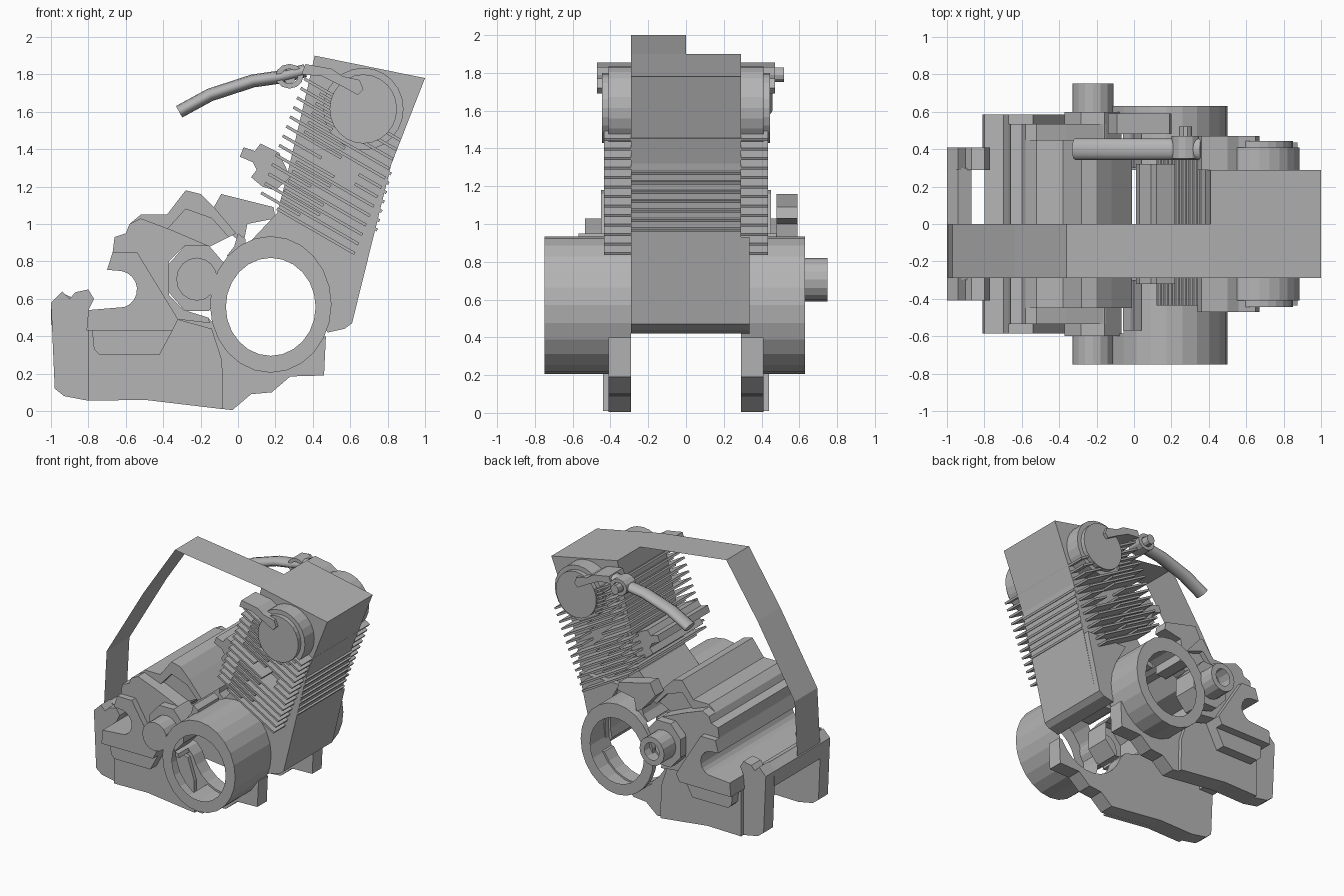
import bpy, bmesh
from math import sin, cos, radians
from mathutils import Vector

old = bpy.data.objects.get("Cube")
if old:
    bpy.data.objects.remove(old, do_unlink=True)

GREY = (0.46, 0.46, 0.46, 1)
metal = bpy.data.materials.new("cast grey metal")
metal.use_nodes = True
metal.diffuse_color = GREY
metal.node_tree.nodes["Principled BSDF"].inputs["Base Color"].default_value = GREY


def finish(name, bm):
    bmesh.ops.recalc_face_normals(bm, faces=bm.faces[:])
    mesh = bpy.data.meshes.new(name)
    bm.to_mesh(mesh)
    bm.free()
    mesh.materials.append(metal)
    ob = bpy.data.objects.new(name, mesh)
    bpy.context.collection.objects.link(ob)
    return ob


def add_prism(bm, pts, y0, y1):
    face = bm.faces.new([bm.verts.new((x, y0, z)) for x, z in pts])
    out = bmesh.ops.extrude_face_region(bm, geom=[face], use_keep_orig=True)
    verts = [g for g in out["geom"] if isinstance(g, bmesh.types.BMVert)]
    bmesh.ops.translate(bm, verts=verts, vec=(0, y1 - y0, 0))


def prism(name, pts, y0, y1):
    bm = bmesh.new()
    add_prism(bm, pts, y0, y1)
    return finish(name, bm)


def pair(name, pts, y0, y1):
    prism("front_" + name, pts, -y1, -y0)
    prism("back_" + name, pts, y0, y1)


def arc(cx, cz, rx, rz, a0, a1, n):
    angles = [radians(a0 + (a1 - a0) * i / n) for i in range(n + 1)]
    return [(cx + rx * cos(a), cz + rz * sin(a)) for a in angles]


def loop(cx, cz, rx, rz, n, start=0):
    return arc(cx, cz, rx, rz, start, start + 360, n)[:-1]


def sleeve(name, rings, open_sector=None):
    # Surface bridged between outlines at given y; the first band may have an opening
    bm = bmesh.new()
    rows = [[bm.verts.new((x, y, z)) for x, z in pts] for pts, y in rings]
    n = len(rows[0])
    for k, (a, b) in enumerate(zip(rows, rows[1:])):
        for i in range(n):
            angle = 360 * (i + 0.5) / n
            if k == 0 and open_sector and open_sector[0] < angle < open_sector[1]:
                continue
            j = (i + 1) % n
            bm.faces.new((a[i], a[j], b[j], b[i]))
    return finish(name, bm)


def smooth(ob):
    bpy.ops.object.select_all(action="DESELECT")
    ob.select_set(True)
    bpy.context.view_layer.objects.active = ob
    bpy.ops.object.shade_smooth_by_angle(angle=radians(50))


CX, CZ = 0.175, 0.57
notch = arc(-0.64, 0.65, 0.1, 0.1, -70, 80, 8)
crest = [(-0.7, 0.755), (-0.67, 0.85), (-0.66, 0.93), (-0.6, 0.95), (-0.58, 1.0),
         (-0.52, 1.05), (-0.38, 1.05), (-0.28, 1.18), (-0.2, 1.16), (-0.12, 1.08), (-0.01, 0.95)]
boss_edge = [(-0.15, 0.88), (-0.29, 0.88), (-0.37, 0.8), (-0.37, 0.62), (-0.29, 0.54), (-0.16, 0.5)]

# Crankcase side walls, open around the crank and the shaft boss
wall = [(-1, 0.58), (-0.94, 0.64), (-0.9, 0.6), (-0.87, 0.635), (-0.8, 0.65), (-0.77, 0.6),
        (-0.8, 0.54)] + notch + crest + boss_edge + arc(CX, CZ, 0.31, 0.35, 200, 330, 10)
wall += [(0.47, 0.4), (0.46, 0.19), (0.28, 0.185), (0.18, 0.1), (0.07, 0.09), (-0.03, 0.005),
         (-0.5, 0.06), (-0.8, 0.055), (-0.93, 0.08), (-0.98, 0.12)]
pair("crankcase_wall", wall, 0.29, 0.41)

# Crankcase roof skin and rear cross bar
prism("crankcase_roof", [(-0.8, 0.54)] + notch + crest +
      [(-0.05, 0.93), (-0.14, 1.03), (-0.28, 1.08), (-0.38, 0.97), (-0.54, 0.93),
       (-0.49, 0.75), (-0.49, 0.58), (-0.58, 0.49), (-0.8, 0.48)], -0.45, 0.45)
prism("rear_cross_bar", [(-1, 0.46), (-0.87, 0.46), (-0.87, 0.6), (-0.94, 0.63), (-1, 0.58)], -0.3, 0.3)

# Raised outer panels
pair("lower_panel", [(-0.8, 0.055), (-0.5, 0.06), (-0.08, 0.01), (-0.085, 0.27), (-0.14, 0.44),
                     (-0.32, 0.49), (-0.35, 0.43), (-0.8, 0.43)], 0.4, 0.44)
pair("mount_bracket", [(-0.81, 0.43), (-0.35, 0.43), (-0.32, 0.49), (-0.54, 0.85), (-0.67, 0.85),
                       (-0.7, 0.755)] + notch[::-1] + [(-0.8, 0.54)], 0.4, 0.585)
pair("bracket_skirt", [(-0.78, 0.43), (-0.77, 0.33), (-0.74, 0.3), (-0.42, 0.3), (-0.35, 0.43)], 0.4, 0.52)
pair("upper_cover", [(-0.67, 0.85), (-0.66, 0.93), (-0.6, 0.95), (-0.58, 1.0), (-0.52, 1.03),
                     (-0.36, 0.97)] + boss_edge + [(-0.15, 0.47), (-0.32, 0.49), (-0.54, 0.85)], 0.4, 0.535)

# Shaft bosses and shafts
for side, y in (("front", -1), ("back", 1)):
    sleeve(side + "_shaft_boss", [(loop(-0.22, 0.71, 0.165, 0.19, 8, 22.5), y * 0.4),
                                  (loop(-0.22, 0.71, 0.165, 0.19, 8, 22.5), y * 0.6),
                                  (loop(-0.22, 0.705, 0.1, 0.105, 8, 22.5), y * 0.6)])
prism("front_shaft", loop(-0.22, 0.705, 0.11, 0.115, 16), -0.75, -0.59)
sleeve("back_shaft", [(loop(-0.22, 0.705, 0.11, 0.115, 16), 0.59),
                      (loop(-0.22, 0.705, 0.11, 0.115, 16), 0.75),
                      (loop(-0.22, 0.705, 0.065, 0.07, 16), 0.75)])

# Crank housings: hollow shells that open into the crankcase
outer = loop(CX, CZ, 0.325, 0.365, 24)
bore = loop(CX, 0.557, 0.24, 0.262, 24)
for side, sign, end in (("front", -1, 0.75), ("back", 1, 0.63)):
    sleeve(side + "_crank_housing", [(outer, sign * 0.29), (outer, sign * 0.585),
                                     (outer, sign * end), (bore, sign * end)], (130, 235))
pair("housing_lug", [(-0.06, 0.83), (0.04, 0.83), (0.04, 0.92), (0, 0.95), (-0.02, 0.88)], 0.3, 0.57)
prism("starter_block", [(-0.14, 1.07), (-0.09, 1.16), (0.19, 1.09), (0.2, 1.03), (0.05, 1.0),
                        (0.03, 0.9), (-0.02, 0.93)], 0.48, 0.59)

# Cylinder and head block
prism("cylinder_block", [(0.41, 1.9), (1, 1.78), (0.82, 1.32), (0.61, 0.47), (0.57, 0.44),
                         (0.48, 0.42)] + arc(CX, CZ, 0.3, 0.33, -20, 110, 10) +
      [(0.06, 0.9), (0.21, 1.06), (0.26, 1.25), (0.37, 1.72)], -0.29, 0.29)
prism("block_flange", [(0.72, 0.93), (0.61, 0.47), (0.57, 0.44), (0.48, 0.42), (0.49, 0.57),
                       (0.46, 0.75), (0.36, 0.93)], 0.28, 0.335)

# Cooling fins
SLOPE = Vector((cos(radians(-30)), sin(radians(-30))))
UP = Vector((-SLOPE.y, SLOPE.x)) * 0.016


def add_fin(bm, start, length):
    end = start + SLOPE * length
    add_prism(bm, [start, end, end + UP, start + UP], -0.435, 0.435)


bm = bmesh.new()
for i in range(13):
    left = Vector((0.12, 1.16)).lerp(Vector((0.35, 1.77)), i / 12)
    add_fin(bm, left, 0.34 if i % 3 else 0.24)
finish("intake_fins", bm)
bm = bmesh.new()
for i in range(13):
    right = Vector((0.62, 0.835)).lerp(Vector((0.865, 1.44)), i / 12)
    length = 0.48 if i < 6 else 0.14 if i < 8 else 0.5
    add_fin(bm, right - SLOPE * length, length)
finish("exhaust_fins", bm)
bm = bmesh.new()
for i in range(7):
    edge = Vector((0.732, 0.965)).lerp(Vector((0.806, 1.265)), i / 6)
    add_prism(bm, [edge - SLOPE * 0.04, edge + SLOPE * 0.01, edge + SLOPE * 0.01 + UP,
                   edge - SLOPE * 0.04 + UP], -0.29, 0.29)
finish("end_fins", bm)

# Intake port
prism("intake_port", [(0.01, 1.36), (0.03, 1.41), (0.09, 1.39), (0.12, 1.43), (0.22, 1.38),
                      (0.28, 1.25), (0.2, 1.18), (0.13, 1.2), (0.07, 1.25), (0.1, 1.29),
                      (0.08, 1.33)], -0.32, 0.32)

# Head caps and rocker arms
pair("head_cap", loop(0.67, 1.615, 0.215, 0.22, 24), 0.28, 0.41)
pair("cap_rim", loop(0.67, 1.615, 0.18, 0.185, 24), 0.4, 0.445)
pair("rocker_arm", [(0.34, 1.8), (0.36, 1.855), (0.5, 1.83), (0.56, 1.79), (0.65, 1.77), (0.67, 1.72),
                    (0.64, 1.69), (0.55, 1.74), (0.45, 1.79)], 0.29, 0.47)

# Lever with pivot ring
curve = bpy.data.curves.new("lever_path", "CURVE")
curve.dimensions = "3D"
curve.bevel_depth = 0.035
curve.bevel_resolution = 4
curve.use_fill_caps = True
path = [(-0.315, 1.6), (-0.15, 1.69), (0.08, 1.765), (0.22, 1.785), (0.36, 1.82)]
spline = curve.splines.new("POLY")
spline.points.add(len(path) - 1)
for p, (x, z) in zip(spline.points, path):
    p.co = (x, 0, z, 1)
helper = bpy.data.objects.new("lever_path", curve)
bpy.context.collection.objects.link(helper)
bpy.context.view_layer.update()
mesh = bpy.data.meshes.new_from_object(helper.evaluated_get(bpy.context.evaluated_depsgraph_get()))
bpy.data.objects.remove(helper)
for v in mesh.vertices:
    v.co.y = 0.4 + v.co.y * 1.65
mesh.materials.clear()
mesh.materials.append(metal)
lever = bpy.data.objects.new("lever", mesh)
bpy.context.collection.objects.link(lever)
smooth(lever)
pivot = [(loop(0.275, 1.79, r, r * 0.88, 12), y)
         for r, y in ((0.045, 0.35), (0.075, 0.35), (0.075, 0.47), (0.045, 0.47), (0.045, 0.35))]
sleeve("lever_pivot", pivot)
prism("pivot_pin", loop(0.275, 1.79, 0.035, 0.04, 10), 0.36, 0.52)

# Thin support strap
bm = bmesh.new()
strap = [(0.41, 1.9), (-0.36, 2.0), (-0.64, 1.58), (-0.97, 1.02), (-1, 0.46)]
rows = [[bm.verts.new((x, y, z)) for y in (-0.29, 0)] for x, z in strap]
for a, b in zip(rows, rows[1:]):
    bm.faces.new((a[0], a[1], b[1], b[0]))
finish("support_strap", bm)
